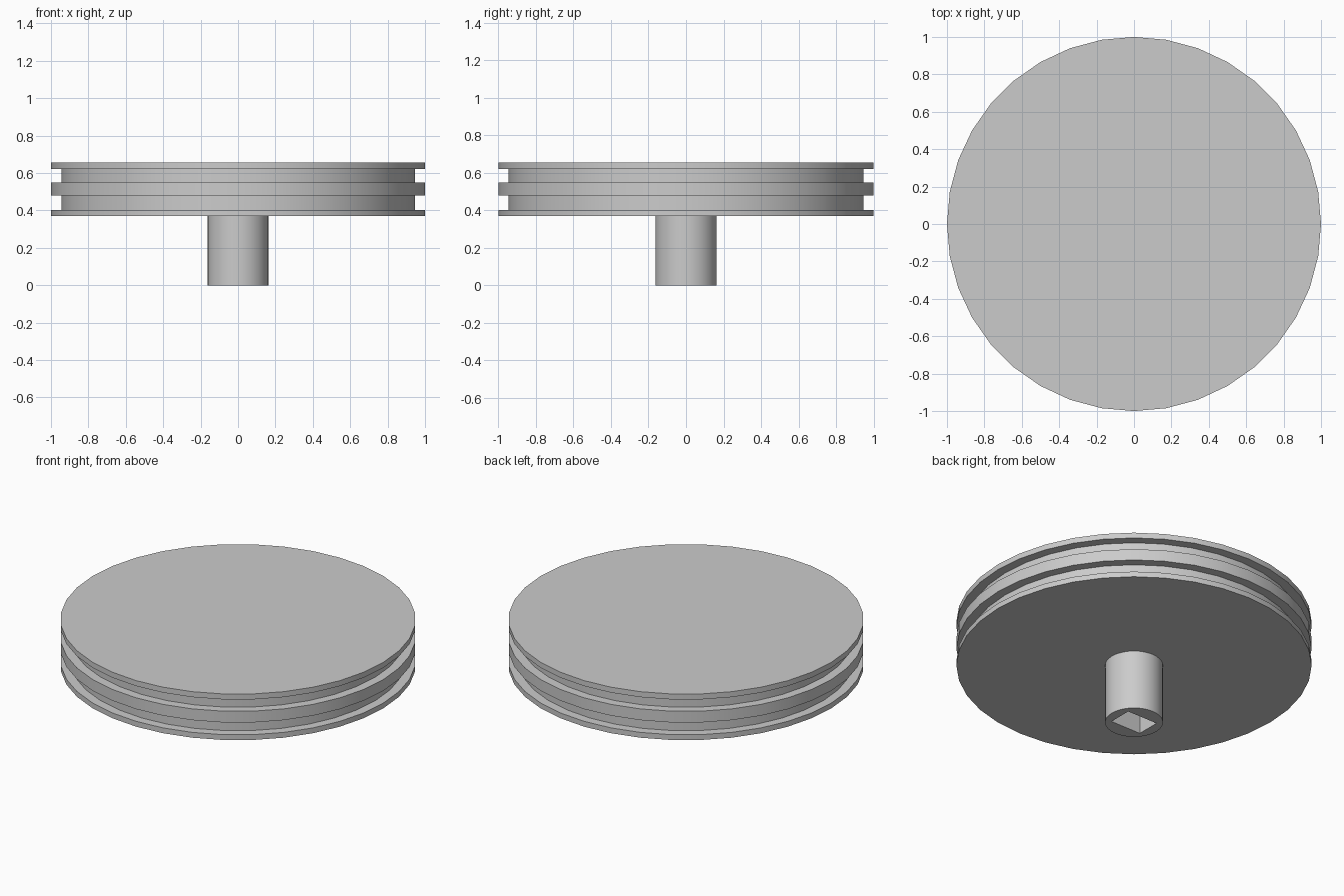
import bpy, bmesh
from math import cos, sin, tau, radians

if "Cube" in bpy.data.objects:
    bpy.data.objects.remove(bpy.data.objects["Cube"])

grey = bpy.data.materials.new("plain_grey")
grey.use_nodes = True
COLOUR = (0.6, 0.6, 0.6, 1)
grey.diffuse_color = COLOUR
grey.node_tree.nodes["Principled BSDF"].inputs["Base Color"].default_value = COLOUR


def turned(name, profile, sides):
    """Closed solid of revolution from (radius, height) pairs, bottom to top."""
    bm = bmesh.new()
    rings = [[bm.verts.new((r * cos(tau * i / sides), r * sin(tau * i / sides), z))
              for i in range(sides)] for r, z in profile]
    for low, high in zip(rings, rings[1:]):
        for i in range(sides):
            j = (i + 1) % sides
            bm.faces.new((low[i], low[j], high[j], high[i]))
    bm.faces.new(rings[0][::-1])
    bm.faces.new(rings[-1])
    mesh = bpy.data.meshes.new(name)
    bm.to_mesh(mesh)
    bm.free()
    mesh.materials.append(grey)
    obj = bpy.data.objects.new(name, mesh)
    bpy.context.collection.objects.link(obj)
    return obj


def smooth(obj):
    bpy.ops.object.select_all(action="DESELECT")
    obj.select_set(True)
    bpy.context.view_layer.objects.active = obj
    bpy.ops.object.shade_smooth_by_angle(angle=radians(30))


# Wheel: three flanges with two grooves between them
RIM, GROOVE = 1.0, 0.945
profile = []
for low, high, radius in [(0.37, 0.403, RIM), (0.403, 0.479, GROOVE), (0.479, 0.549, RIM),
                          (0.549, 0.622, GROOVE), (0.622, 0.656, RIM)]:
    profile += [(radius, low), (radius, high)]
wheel = turned("grooved_wheel", profile, 36)
smooth(wheel)

# Stem with a rectangular socket cut into its lower end
stem = turned("stem", [(0.163, 0), (0.163, 0.37)], 36)
bpy.ops.mesh.primitive_cube_add(size=1)
cutter = bpy.context.object
cutter.name = "socket_cutter"
cutter.scale = (0.208, 0.147, 0.6)
cutter.hide_render = True
cutter.data.materials.append(grey)
cut = stem.modifiers.new("socket", "BOOLEAN")
cut.operation = "DIFFERENCE"
cut.solver = "EXACT"
cut.object = cutter
bpy.context.view_layer.objects.active = stem
bpy.ops.object.modifier_apply(modifier=cut.name)
bpy.data.objects.remove(cutter)
smooth(stem)
